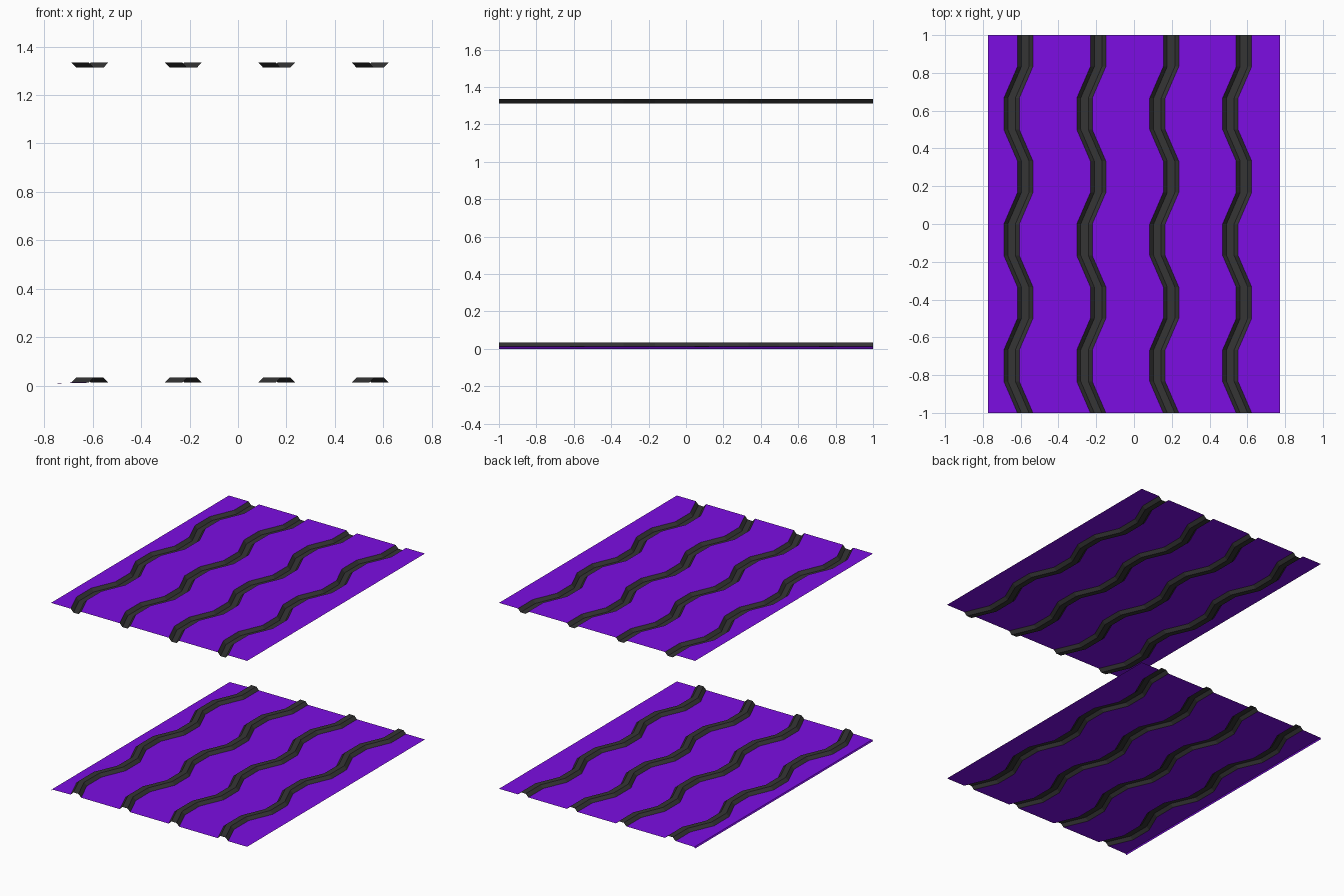
import bpy

if "Cube" in bpy.data.objects:
    bpy.data.objects.remove(bpy.data.objects["Cube"])

HALF_X, HALF_Y = 0.772, 1.0
PITCH = 2 * HALF_X / 4
SWAY = 0.036


def material(name, rgb):
    m = bpy.data.materials.new(name)
    m.diffuse_color = (*rgb, 1)
    m.use_nodes = True
    m.node_tree.nodes["Principled BSDF"].inputs["Base Color"].default_value = m.diffuse_color
    return m


PURPLE = material("purple", (0.2, 0.004, 0.76))
DARK = material("dark_grey", (0.035, 0.035, 0.035))

# Zigzag centre line: (y, sideways shift) pairs, with flats between the slants
PATH = [(-HALF_Y + i / 6, SWAY if i % 4 in (0, 3) else -SWAY) for i in range(13)]
CENTRES = [-HALF_X + 0.16 + PITCH * k for k in range(4)]


def loft(name, strips, mat):
    """Each strip is a cross-section of (x, z, follows_path) swept along PATH."""
    verts, faces = [], []
    for strip in strips:
        base, n = len(verts), len(strip)
        for y, shift in PATH:
            verts += [(x + shift * follow, y, z) for x, z, follow in strip]
        for r in range(len(PATH) - 1):
            for c in range(n - 1):
                a = base + r * n + c
                faces.append((a, a + 1, a + n + 1, a + n))
    me = bpy.data.meshes.new(name)
    me.from_pydata(verts, [], faces)
    me.materials.append(mat)
    ob = bpy.data.objects.new(name, me)
    bpy.context.collection.objects.link(ob)


def panel(prefix, z, rise, left_edge):
    # Flat strips between the channels
    strips, left = [], left_edge
    for c in CENTRES:
        strips.append(left + [(c - 0.041, z, 1)])
        left = [(c + 0.041, z, 1)]
    strips.append(left + [(HALF_X, z, 0)])
    loft(prefix + "_sheet", strips, PURPLE)
    # Trapezoid channels pressed into the sheet
    loft(prefix + "_channels", [[(c - 0.041, z, 1), (c - 0.02, z + rise, 1),
                                 (c + 0.02, z + rise, 1), (c + 0.041, z, 1)]
                                for c in CENTRES], DARK)


# Upper panel has sunken grooves, lower panel has raised ribs and a small lip
panel("upper", 1.335, -0.022, [(-HALF_X, 1.335, 0)])
panel("lower", 0.012, 0.021, [(-HALF_X, 0.0, 0), (-HALF_X + 0.006, 0.009, 0)])
